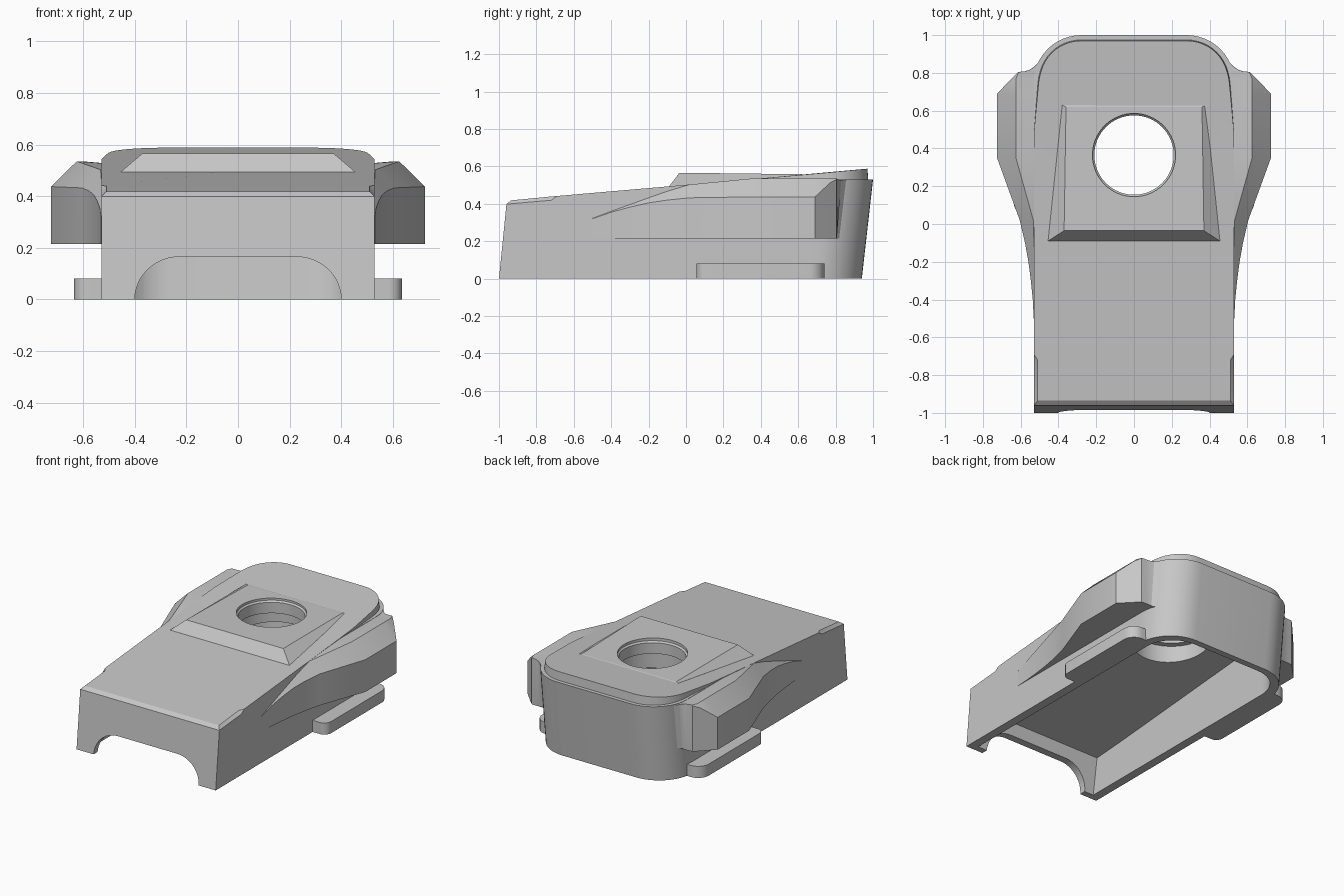
import bpy, bmesh, math
from mathutils import Vector

cube = bpy.data.objects.get("Cube")
if cube:
    bpy.data.objects.remove(cube, do_unlink=True)

COLOUR = (0.57, 0.57, 0.57, 1)
grey = bpy.data.materials.new("plain grey")
grey.use_nodes = True
grey.diffuse_color = COLOUR
grey.node_tree.nodes["Principled BSDF"].inputs["Base Color"].default_value = COLOUR


def loft(name, loops):
    """Skin a list of equal-length closed loops and cap both ends."""
    bm = bmesh.new()
    rings = [[bm.verts.new(p) for p in loop] for loop in loops]
    n = len(rings[0])
    for a, b in zip(rings, rings[1:]):
        for i in range(n):
            j = (i + 1) % n
            bm.faces.new((a[i], a[j], b[j], b[i]))
    bm.faces.new(rings[0][::-1])
    bm.faces.new(rings[-1])
    bmesh.ops.remove_doubles(bm, verts=bm.verts, dist=0.0005)
    bmesh.ops.recalc_face_normals(bm, faces=bm.faces)
    mesh = bpy.data.meshes.new(name)
    bm.to_mesh(mesh)
    bm.free()
    mesh.materials.append(grey)
    ob = bpy.data.objects.new(name, mesh)
    bpy.context.collection.objects.link(ob)
    return ob


def activate(ob):
    bpy.ops.object.select_all(action='DESELECT')
    ob.select_set(True)
    bpy.context.view_layer.objects.active = ob


def cut(ob, *cutters):
    activate(ob)
    for c in cutters:
        mod = ob.modifiers.new("cut", 'BOOLEAN')
        mod.operation, mod.solver, mod.object = 'DIFFERENCE', 'EXACT', c
        bpy.ops.object.modifier_apply(modifier=mod.name)


def smooth(ob, angle=28):
    activate(ob)
    bpy.ops.object.shade_smooth_by_angle(angle=math.radians(angle))


def arc(cx, cy, rx, ry, start, end, steps=12):
    for i in range(steps + 1):
        a = math.radians(start + (end - start) * i / steps)
        yield cx + rx * math.cos(a), cy + ry * math.sin(a)


def top(y):
    return 0.42 + 0.0865 * (y + 0.94)


def clamp(v):
    return max(0.0, min(1.0, v))


def plan(half, front, back, r):
    """Outline with square front corners and round back corners."""
    right = [(half, y) for y in (front, -0.72, -0.69, 0.2, 0.335, 0.5, 0.65)]
    right += list(arc(half - r, back - r, r, r, 0, 90))
    return right + [(-x, y) for x, y in reversed(right)]


def lean(y):
    return y - 0.06 if y > 0.7 else (y - 0.04 if y < -0.9 else y)


def inset(x, y, d):
    """Move an outline point inward by d."""
    if y > 0.75:
        v = Vector((math.copysign(max(abs(x) - 0.28, 0), x), y - 0.75)).normalized()
        return x - v.x * d, y - v.y * d
    return x - math.copysign(d, x), y + (d * 1.25 if y < -0.9 else 0)


def shoulder(y):
    return 0.02 if y < -0.7 else 0.03 * clamp((y - 0.48) / 0.32)


def rim(y):
    return top(y) - 0.02 if y < -0.7 else min(top(y), 0.53)


# Hollow body with a raised rear lid
outline = plan(0.53, -0.96, 1.0, 0.25)
levels = [[(x, lean(y), 0) for x, y in outline],
          [(x, y, rim(y)) for x, y in outline]]
for part, height in ((0.85, 0), (1, 1)):
    ring = []
    for x, y in outline:
        # the front bevel is a single slope, the lid rises from a ledge
        px, py = inset(x, y, shoulder(y) * (1 if y < -0.7 else part))
        h = 1 if y < -0.7 else height
        ring.append((px, py, rim(y) + (top(y) - rim(y)) * h))
    levels.append(ring)
body = loft("body_shell", levels)

inner = plan(0.47, -0.92, 0.955, 0.21)
cavity = loft("cavity_cutter", [[(x, lean(y) + d, z if z < 0 else top(y) - 0.17)
              for x, y in inner] for z, d in ((-0.02, 0), (1, 0.04))])

# Arched opening in the front wall
arch = [(0.4, -0.05)] + list(arc(0.225, 0, 0.175, 0.165, 0, 90))
arch += [(-x, z) for x, z in reversed(arch)]
arch_cutter = loft("arch_cutter", [[(x, y, z) for x, z in arch] for y in (-1.1, -0.8)])

# Round hole with a flared mouth and a wider recess underneath
stages = ((0.25, 0.2), (0.25, 0.46), (0.21, 0.46), (0.21, 0.535), (0.22, 0.545), (0.22, 0.8))
hole = loft("hole_cutter", [[(x, y, z) for x, y in list(arc(0, 0.365, r, r, 0, 360, 64))[:-1]]
                            for r, z in stages])

# Raised wedge plate around the hole
low = [(0.455, -0.09), (0.38, 0.63)]
high = [(0.37, -0.035), (0.36, 0.62)]
plate_low = low + [(-x, y) for x, y in reversed(low)]
plate_high = high + [(-x, y) for x, y in reversed(high)]
plate = loft("raised_plate", [[(x, y, top(y) - 0.02) for x, y in plate_low],
             [(x, y, top(y)) for x, y in plate_low],
             [(x, y, 0.566 if y < 0 else 0.558) for x, y in plate_high]])

cut(body, cavity, arch_cutter, hole)
cut(plate, hole)
smooth(body)
for c in (cavity, arch_cutter, hole):
    bpy.data.objects.remove(c, do_unlink=True)

# Side flares: y, outer x, shoulder z, crest x, crest z
flare = [(-0.5, 0.531, 0.32, 0.529, 0.325), (-0.4, 0.536, 0.355, 0.53, 0.36),
         (-0.3, 0.546, 0.382, 0.53, 0.396), (-0.2, 0.559, 0.405, 0.53, 0.432),
         (-0.1, 0.577, 0.42, 0.53, 0.467), (0.02, 0.605, 0.432, 0.533, 0.503),
         (0.35, 0.725, 0.437, 0.625, 0.535), (0.69, 0.725, 0.437, 0.625, 0.535),
         (0.77, 0.648, 0.512, 0.625, 0.535), (0.805, 0.613, 0.53, 0.61, 0.535),
         (0.808, 0.58, 0.53, 0.578, 0.533), (0.815, 0.555, 0.528, 0.553, 0.53),
         (0.83, 0.532, 0.527, 0.53, 0.528), (0.85, 0.513, 0.526, 0.511, 0.527),
         (0.868, 0.49, 0.525, 0.488, 0.526)]


def flare_section(s, y, xo, zm, xc, zc):
    inner_x = min(0.5, xo - 0.02)
    # the tail follows the leaning back wall
    base = y - 0.036 * clamp((y - 0.808) / 0.03)
    return [(s * inner_x, base, 0.215), (s * xo, base, 0.215), (s * xo, y, zm),
            (s * xc, y, zc), (s * inner_x, y, min(zc, rim(y) - 0.004))]


tab = [(0.49, 0.055)] + list(arc(0.585, 0.105, 0.05, 0.05, -90, 0, 8))
tab += list(arc(0.555, 0.66, 0.08, 0.08, 0, 90, 8)) + [(0.49, 0.74)]

for side, s in (("left", 1), ("right", -1)):
    smooth(loft(side + "_side_flare", [flare_section(s, *row) for row in flare]), 22)
    # Low rounded foot tab
    smooth(loft(side + "_foot_tab", [[(s * x, y, z) for x, y in tab] for z in (0, 0.08)]))
